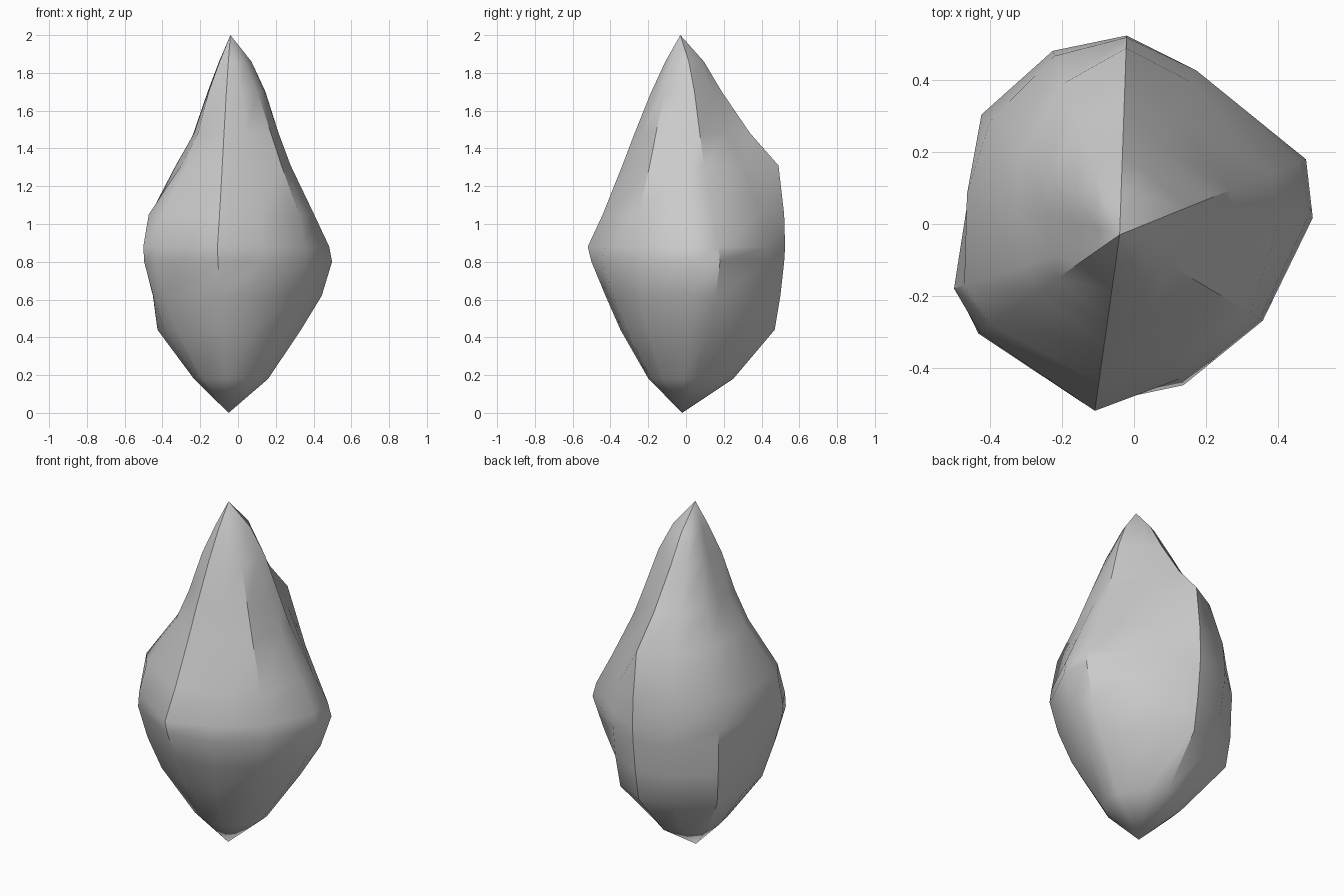
import bpy, bmesh
from math import cos, sin, radians

# Bearings of the ridges around the upright axis, and radius along them at each height
BEARINGS = (5, 22, 65, 88, 110, 139, 165, 198, 215, 262, 293, 329)
LEVELS = {
    0.18: (.20, .21, .24, .28, .26, .24, .20, .18, .18, .17, .165, .18),
    0.44: (.375, .39, .46, .50, .475, .475, .40, .37, .355, .32, .31, .345),
    0.62: (.485, .50, .49, .53, .515, .50, .425, .43, .43, .40, .385, .42),
    0.80: (.54, .56, .505, .55, .54, .505, .435, .48, .48, .475, .455, .465),
    0.88: (.525, .54, .505, .555, .545, .51, .435, .485, .475, .495, .435, .455),
    1.05: (.445, .455, .47, .55, .53, .48, .44, .455, .435, .415, .385, .425),
    1.31: (.32, .335, .36, .52, .45, .36, .30, .275, .28, .31, .28, .315),
    1.48: (.255, .275, .27, .37, .32, .26, .20, .19, .21, .245, .225, .25),
    1.70: (.18, .20, .19, .22, .20, .16, .12, .125, .14, .155, .145, .165),
    1.86: (.10, .12, .12, .125, .11, .08, .06, .06, .07, .08, .075, .085),
}
AX, AY = -0.04, -0.03

bm = bmesh.new()
bottom = bm.verts.new((-0.05, -0.02, 0))
top = bm.verts.new((AX, AY, 2))
rings = [[bm.verts.new((AX + r * cos(radians(a)), AY + r * sin(radians(a)), z))
          for a, r in zip(BEARINGS, radii)] for z, radii in LEVELS.items()]

# Chipped stone sides between the rings, closed by a point at each end
n = len(BEARINGS)
for i in range(n):
    j = (i + 1) % n
    bm.faces.new((bottom, rings[0][j], rings[0][i]))
    bm.faces.new((top, rings[-1][i], rings[-1][j]))
    for lo, hi in zip(rings, rings[1:]):
        bm.faces.new((lo[i], lo[j], hi[j], hi[i]))
bmesh.ops.recalc_face_normals(bm, faces=bm.faces)

mesh = bpy.data.meshes.new("pointed_stone")
bm.to_mesh(mesh)
bm.free()
stone = bpy.data.objects.new("pointed_stone", mesh)
bpy.context.collection.objects.link(stone)

# Soft facets with crisp ridges
bpy.context.view_layer.objects.active = stone
stone.select_set(True)
bpy.ops.object.shade_smooth_by_angle(angle=radians(35))
